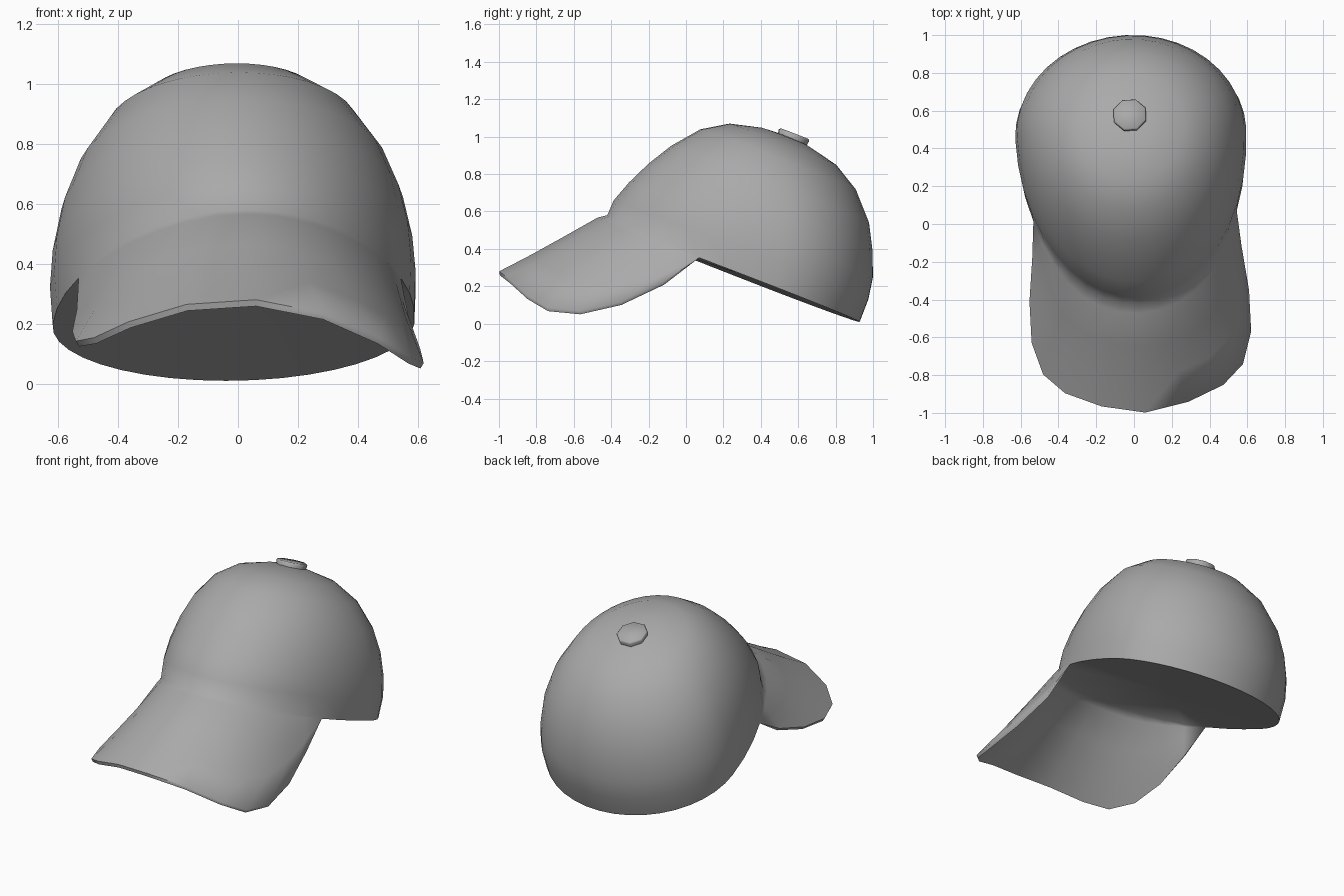
import bpy, bmesh, math
from mathutils import Matrix, Vector

if "Cube" in bpy.data.objects:
    bpy.data.objects.remove(bpy.data.objects["Cube"])

grey = bpy.data.materials.new("cloth_grey")
grey.diffuse_color = (0.4, 0.4, 0.4, 1)
grey.use_nodes = True
grey.node_tree.nodes["Principled BSDF"].inputs["Base Color"].default_value = grey.diffuse_color

# Whole cap is turned slightly about z; crown sits in a plane tilted backward
TURN = Matrix.Translation((0, 0.15, 0)) @ Matrix.Rotation(math.radians(3), 4, 'Z') @ Matrix.Translation((0, -0.15, 0))
ORIGIN = Vector((0, 0.255, 0.27))
BACK, UP = Vector((0, 0.93, -0.36)), Vector((0, 0.36, 0.93))


def tilted(x, v, h):
    return ORIGIN + Vector((x, 0, 0)) + BACK * v + UP * h


def ring_point(a, c, front, back, width, h):
    """Egg-shaped ring: a = 0 at the back, pi at the front."""
    k = math.cos(a)
    return tilted(width * math.sin(a), c + k * ((back - c) if k > 0 else (c - front)), h)


def finish(name, bm, angle):
    bmesh.ops.transform(bm, matrix=TURN, verts=bm.verts)
    bmesh.ops.recalc_face_normals(bm, faces=bm.faces)
    me = bpy.data.meshes.new(name)
    bm.to_mesh(me)
    bm.free()
    me.materials.append(grey)
    ob = bpy.data.objects.new(name, me)
    bpy.context.collection.objects.link(ob)
    bpy.context.view_layer.objects.active = ob
    ob.select_set(True)
    bpy.ops.object.shade_smooth_by_angle(angle=math.radians(angle))
    ob.select_set(False)


def face(bm, verts):
    """Make a face, dropping repeated corners."""
    unique = list(dict.fromkeys(verts))
    if len(unique) > 2:
        bm.faces.new(unique)


def skin(bm, a, b):
    for j in range(len(a) - 1):
        face(bm, (a[j], a[j + 1], b[j + 1], b[j]))


# Crown: stacked rings (centre, front, back, half width, height)
RINGS = [(0.20, -0.745, 0.725, 0.605, 0.0), (0.19, -0.742, 0.725, 0.612, 0.13),
         (0.16, -0.70, 0.705, 0.602, 0.25), (0.13, -0.637, 0.65, 0.572, 0.385),
         (0.09, -0.56, 0.58, 0.517, 0.515), (0.04, -0.445, 0.45, 0.415, 0.655),
         (0.0, -0.31, 0.305, 0.285, 0.74), (0.0, -0.14, 0.12, 0.13, 0.782)]
N, M = 40, 7            # segments round the crown, brim columns on each side
MID = N // 2


def fade(i):
    return max(0, math.cos(math.pi / 2 * (i - MID) / M)) if abs(i - MID) < M else 0


bm = bmesh.new()
rows = []
for r, ring in enumerate(RINGS):
    rows.append([bm.verts.new(ring_point(2 * math.pi * i / N, *ring[:4], ring[4] + (0.045 * fade(i) if r == 0 else 0)))
                 for i in range(N)])
for lo, hi in zip(rows, rows[1:]):
    skin(bm, lo + lo[:1], hi + hi[:1])
pole = bm.verts.new(tilted(0, 0, 0.79))
skin(bm, rows[-1] + rows[-1][:1], [pole] * (N + 1))

# Brim: top and underside grow from the front of the rim to a drooping edge
EDGE = [(0, -1, 0.28), (0.23, -0.955, 0.25), (0.42, -0.875, 0.18), (0.53, -0.77, 0.12),
        (0.582, -0.6, 0.105), (0.582, -0.38, 0.145), (0.555, -0.15, 0.235)]
STEPS = [(0.09, 0.014), (0.4, 0.006), (0.7, 0), (1, 0)]   # (distance outward, bulge)
rim = list(rows[0])
tops, unders = [], []
for i in range(MID - M, MID + M + 1):
    k, side, start = abs(i - MID), (1 if i < MID else -1), rows[0][i]
    if k == M:                                   # brim tapers into the rim
        tops.append([start] * 5)
        unders.append([start] * 5)
        continue
    off = 2 * math.pi * k / N
    inset = Vector((-side * math.sin(off), 0.2, -math.cos(off) - 0.2)) * 0.018
    outer = Vector((EDGE[k][0] * side, EDGE[k][1], EDGE[k][2]))
    top = [start]
    for t, bulge in STEPS:
        p = start.co.lerp(outer, t)
        p.z += bulge * fade(i) - 0.063 * p.x * t * min(1, max(0, (0.05 - p.y) / 0.55))   # slight roll
        top.append(bm.verts.new(p))
    under = [bm.verts.new(v.co + inset) for v in top]
    rim[i] = under[0]
    tops.append(top)
    unders.append(under)
for cols in (tops, unders):
    for a, b in zip(cols, cols[1:]):
        skin(bm, a, b)
skin(bm, [c[-1] for c in tops], [c[-1] for c in unders])

# Closed bottom across the rim
centre = bm.verts.new(tilted(0, 0.05, 0.01))
skin(bm, rim + rim[:1], [centre] * (N + 1))
finish("crown_and_brim", bm, 70)

# Button at the top of the crown
bm = bmesh.new()
place = Matrix.Translation(tilted(0, 0.035, 0.79)) @ UP.to_track_quat('Z', 'Y').to_matrix().to_4x4()
place = place @ Matrix.Rotation(math.radians(22.5), 4, 'Z')
bmesh.ops.create_cone(bm, cap_ends=True, segments=8, radius1=0.085, radius2=0.094, depth=0.05, matrix=place)
top = [e for e in bm.edges if all((v.co - ORIGIN).dot(UP) > 0.8 for v in e.verts)]
bmesh.ops.bevel(bm, geom=top, offset=0.008, segments=1, affect='EDGES')
finish("button", bm, 50)
